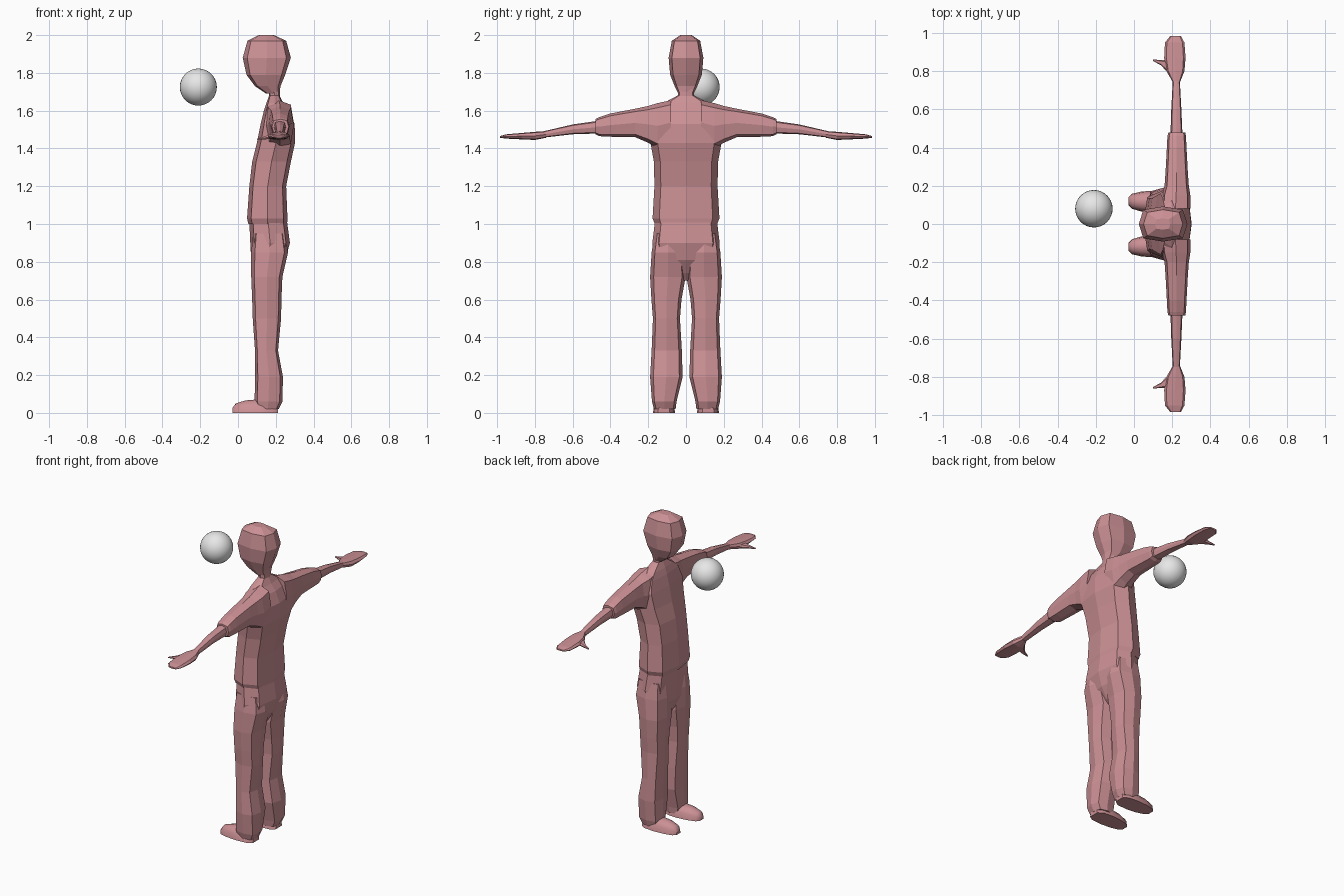
import bpy
import bmesh
from math import cos, sin, pi, radians, copysign

default_cube = bpy.data.objects.get("Cube")
if default_cube:
    bpy.data.objects.remove(default_cube, do_unlink=True)


def make_material(name, colour):
    material = bpy.data.materials.new(name)
    material.use_nodes = True
    material.diffuse_color = (*colour, 1)
    material.node_tree.nodes["Principled BSDF"].inputs["Base Color"].default_value = (*colour, 1)
    return material


rose = make_material("dusty rose", (.6, .28, .3))
light_grey = make_material("light grey", (.8, .8, .8))


def squash(value, power):
    """Round off or square up one coordinate of a circle."""
    return copysign(abs(value) ** power, value)


# How (position along axis, first span, second span) becomes x, y, z
PLACE = {
    "x": lambda along, first, second: (along, first, second),
    "y": lambda along, first, second: (first, along, second),
    "z": lambda along, first, second: (first, second, along),
}


def finish(name, bm, material, smooth=False, mirrored=False):
    bmesh.ops.recalc_face_normals(bm, faces=bm.faces[:])
    mesh = bpy.data.meshes.new(name)
    bm.to_mesh(mesh)
    bm.free()
    mesh.materials.append(material)
    if smooth:
        mesh.shade_smooth()
        mesh.set_sharp_from_angle(angle=radians(40))
    obj = bpy.data.objects.new(name, mesh)
    bpy.context.scene.collection.objects.link(obj)
    if mirrored:
        mirror = obj.modifiers.new("other side", "MIRROR")
        mirror.use_axis = (False, True, False)
        mirror.use_clip = False
        mirror.use_mirror_merge = False
    return obj


def loft(name, axis, rings, sides=8, power=.65, **options):
    """Skin rings given as (along, first min, first max, second min, second max)."""
    bm = bmesh.new()
    loops = []
    for along, a_min, a_max, b_min, b_max in rings:
        loop = []
        for i in range(sides):
            angle = 2 * pi * i / sides
            a = (a_min + a_max) / 2 + (a_max - a_min) / 2 * squash(cos(angle), power)
            b = (b_min + b_max) / 2 + (b_max - b_min) / 2 * squash(sin(angle), power)
            x, y, z = PLACE[axis](along, a, b)
            loop.append(bm.verts.new((x, y, max(z, 0))))
        loops.append(loop)
    for lower, upper in zip(loops, loops[1:]):
        for i in range(sides):
            j = (i + 1) % sides
            bm.faces.new((lower[i], lower[j], upper[j], upper[i]))
    bm.faces.new(loops[0])
    bm.faces.new(loops[-1])
    return finish(name, bm, rose, **options)


def centred(rows):
    """Rings with the same half width on both sides of the body."""
    return [(z, front, back, -half, half) for z, front, back, half in rows]


# Head and neck, looking towards -x
loft("head", "z", centred([
    (1.69, .15, .22, .04),
    (1.73, .09, .225, .06),
    (1.79, .045, .25, .084),
    (1.88, .025, .28, .092),
    (1.97, .05, .255, .075),
    (2, .11, .19, .03),
]), power=.6)
loft("neck", "z", centred([
    (1.62, .15, .235, .06),
    (1.67, .165, .222, .042),
    (1.73, .16, .22, .045),
]))

# Loose shirt, with the hem standing out over the trousers
loft("shirt", "z", centred([
    (1, .055, .26, .165),
    (1.03, .048, .262, .177),
    (1.2, .06, .255, .167),
    (1.33, .075, .28, .17),
    (1.43, .1, .302, .188),
    (1.53, .12, .3, .2),
    (1.6, .137, .27, .17),
    (1.64, .15, .24, .12),
    (1.68, .165, .22, .045),
]))
loft("sleeves", "y", [
    (.08, .14, .295, 1.42, 1.655),
    (.15, .145, .295, 1.4, 1.64),
    (.2, .16, .287, 1.43, 1.625),
    (.27, .165, .282, 1.46, 1.61),
    (.4, .172, .275, 1.462, 1.585),
    (.46, .175, .272, 1.465, 1.565),
    (.48, .18, .268, 1.475, 1.555),
], mirrored=True)

# Forearms, flat hands and thumbs
loft("forearms", "y", [
    (.44, .19, .255, 1.48, 1.55),
    (.6, .195, .248, 1.475, 1.527),
    (.75, .203, .24, 1.458, 1.492),
], mirrored=True)
loft("hands", "y", [
    (.74, .205, .24, 1.457, 1.492),
    (.8, .17, .264, 1.445, 1.488),
    (.87, .158, .27, 1.448, 1.482),
    (.95, .162, .264, 1.452, 1.475),
    (.985, .19, .245, 1.456, 1.466),
], mirrored=True)
loft("thumbs", "x", [
    (.1, .853, .862, 1.447, 1.453),
    (.14, .832, .858, 1.447, 1.464),
    (.18, .79, .86, 1.45, 1.478),
], sides=6, mirrored=True)

# Trousers: hips above two separate legs
loft("hips", "z", centred([
    (.7, .12, .18, .012),
    (.74, .09, .21, .06),
    (.81, .07, .25, .17),
    (.9, .065, .275, .178),
    (1.01, .06, .26, .165),
]))
loft("trouser_legs", "z", [
    (.02, .1, .215, .055, .17),
    (.06, .088, .235, .05, .18),
    (.19, .09, .238, .018, .19),
    (.33, .09, .212, .022, .182),
    (.5, .078, .228, .032, .175),
    (.6, .075, .23, .024, .183),
    (.72, .07, .235, .002, .19),
    (.85, .07, .265, .01, .182),
    (.95, .08, .25, .03, .165),
], mirrored=True)

# Shoes with flat soles
loft("shoes", "x", [
    (-.03, .1, .14, -.025, .025),
    (-.012, .08, .158, -.05, .05),
    (.04, .065, .17, -.066, .066),
    (.11, .057, .175, -.072, .072),
    (.18, .062, .17, -.06, .06),
    (.212, .085, .15, -.04, .04),
], sides=12, power=.9, smooth=True, mirrored=True)

# Floating ball in front of the face
ball = bmesh.new()
bmesh.ops.create_uvsphere(ball, u_segments=32, v_segments=16, radius=.098)
bmesh.ops.translate(ball, verts=ball.verts[:], vec=(-.21, .08, 1.725))
finish("ball", ball, light_grey, smooth=True)
